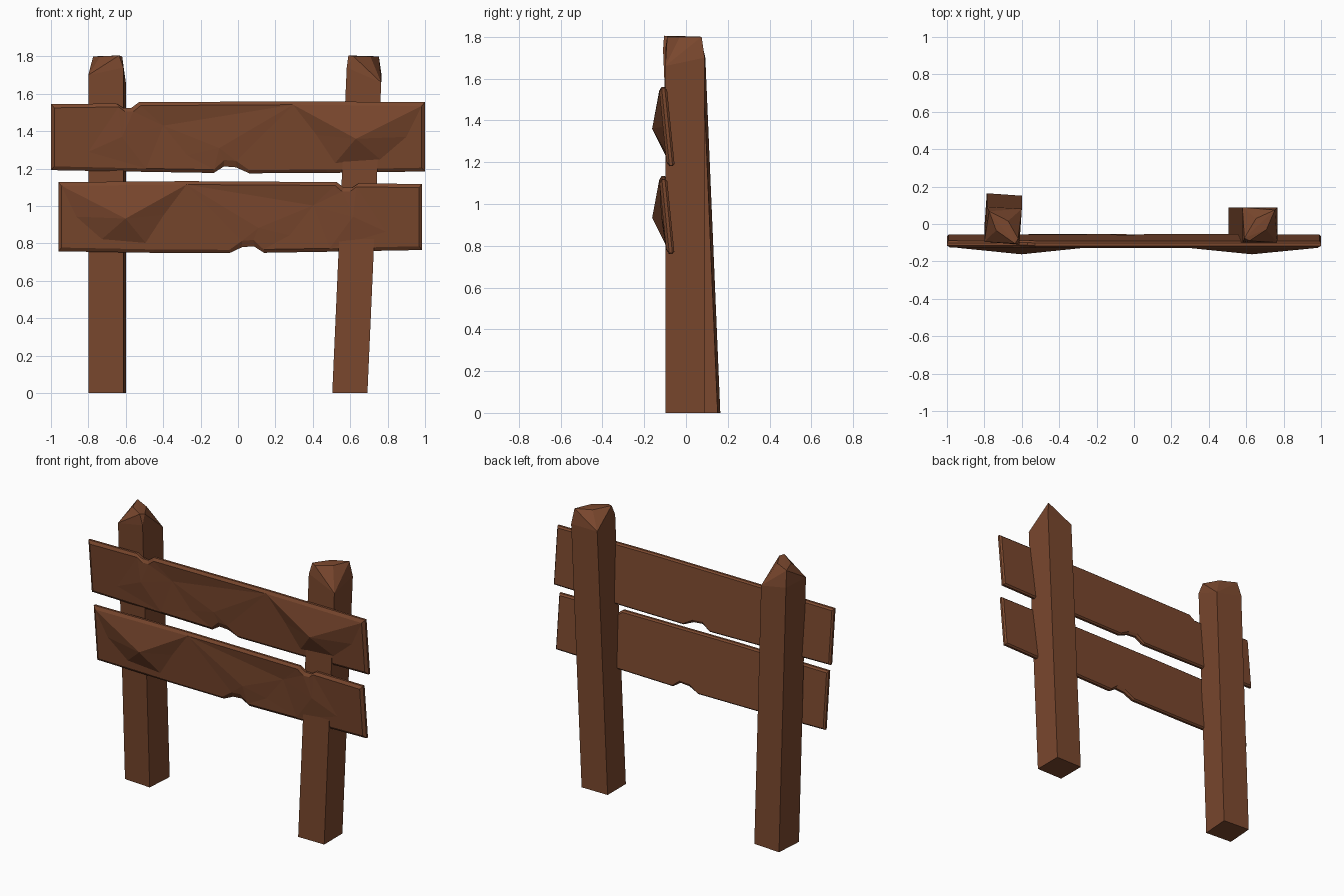
import bpy, bmesh, math
from mathutils import Vector, Matrix
from mathutils.geometry import delaunay_2d_cdt

if "Cube" in bpy.data.objects:
    bpy.data.objects.remove(bpy.data.objects["Cube"])

wood = bpy.data.materials.new("brown wood")
wood.diffuse_color = (0.195, 0.064, 0.027, 1)
wood.use_nodes = True
wood.node_tree.nodes["Principled BSDF"].inputs["Base Color"].default_value = wood.diffuse_color


def finish(bm, name):
    bmesh.ops.recalc_face_normals(bm, faces=bm.faces)
    me = bpy.data.meshes.new(name)
    bm.to_mesh(me)
    bm.free()
    me.materials.append(wood)
    bpy.context.collection.objects.link(bpy.data.objects.new(name, me))


# Posts: leaning square beams whose tops are hewn to a diagonal ridge
H = 0.094
POST = [(-H, -H, 0), (H, -H, 0), (H, H, 0), (-H, H, 0),
        (-H, -H, 1.74), (H, -H, 1.66), (H, H, 1.70), (-H, H, 1.70),
        (-0.088, -0.07, 1.805), (-0.06, -0.085, 1.80), (0.075, 0.08, 1.80),
        (0.03, -0.025, 1.80), (-0.025, 0.035, 1.80)]


def post(name, base, top, angle):
    bm = bmesh.new()
    rot = Matrix.Rotation(math.radians(angle), 3, 'Z')
    for p in POST:
        c = Vector(base).lerp(Vector(top), p[2] / 1.8)
        q = rot @ Vector(p)
        bm.verts.new((q.x + c.x, q.y + c.y, q.z))
    bmesh.ops.convex_hull(bm, input=bm.verts)
    bmesh.ops.dissolve_limit(bm, angle_limit=0.02, verts=bm.verts, edges=bm.edges)
    finish(bm, name)


post("left_post", (-0.70, 0.064), (-0.70, -0.012), 86)
post("right_post", (0.598, -0.005), (0.678, -0.005), 0)

# Plank outline: (x, z, bevel inset), with a notch in each long edge
OUTLINE = [(-1, -0.178, 0.02), (-0.5, -0.187, 0.018), (-0.13, -0.193, 0.018),
           (-0.075, -0.158, 0.034), (-0.01, -0.163, 0.034), (0.06, -0.195, 0.018),
           (0.48, -0.193, 0.018), (1, -0.185, 0.02), (1, 0.185, 0.02),
           (0.3, 0.19, 0.018), (-0.53, 0.185, 0.018), (-0.57, 0.155, 0.02),
           (-0.615, 0.155, 0.02), (-0.65, 0.178, 0.018), (-1, 0.175, 0.02)]
# Hewn facets on the front: (x, z, height)
BUMPS = [(0.63, -0.01, 0.052), (0.42, 0.01, 0), (0.52, -0.14, 0), (0.76, -0.12, 0),
         (0.9, 0, 0), (-0.40, 0.06, -0.01), (-0.62, 0.0, 0.008),
         (-0.10, -0.06, 0.006), (-0.27, -0.1, -0.004), (-0.8, -0.08, 0)]


def plank(name, cx, cz, sx):
    bm = bmesh.new()

    def vert(x, z, y):
        return bm.verts.new((cx + sx * x, y - 0.1 * z, cz + z))

    def ring(y, k):
        return [vert(x * (1 - k * 0.018), z - math.copysign(i * k, z), y)
                for x, z, i in OUTLINE]

    rings = [ring(-0.073, 0.5), ring(-0.083, 0), ring(-0.098, 0), ring(-0.111, 1)]
    n = len(OUTLINE)
    for a, b in zip(rings, rings[1:]):
        for i in range(n):
            j = (i + 1) % n
            bm.faces.new((a[i], a[j], b[j], b[i]))
    bm.faces.new(rings[0])
    # Triangulated front face with raised and sunken points
    front = rings[-1] + [vert(x, z, -0.111 - h) for x, z, h in BUMPS]
    flat = [Vector((v.co.x, v.co.z)) for v in front]
    res = delaunay_2d_cdt(flat, [(i, (i + 1) % n) for i in range(n)], [], 1, 1e-6)
    for tri in res[2]:
        bm.faces.new([front[res[3][i][0]] for i in tri])
    finish(bm, name)


plank("upper_plank", 0, 1.37, 1)
plank("lower_plank", 0.012, 0.943, -0.973)
